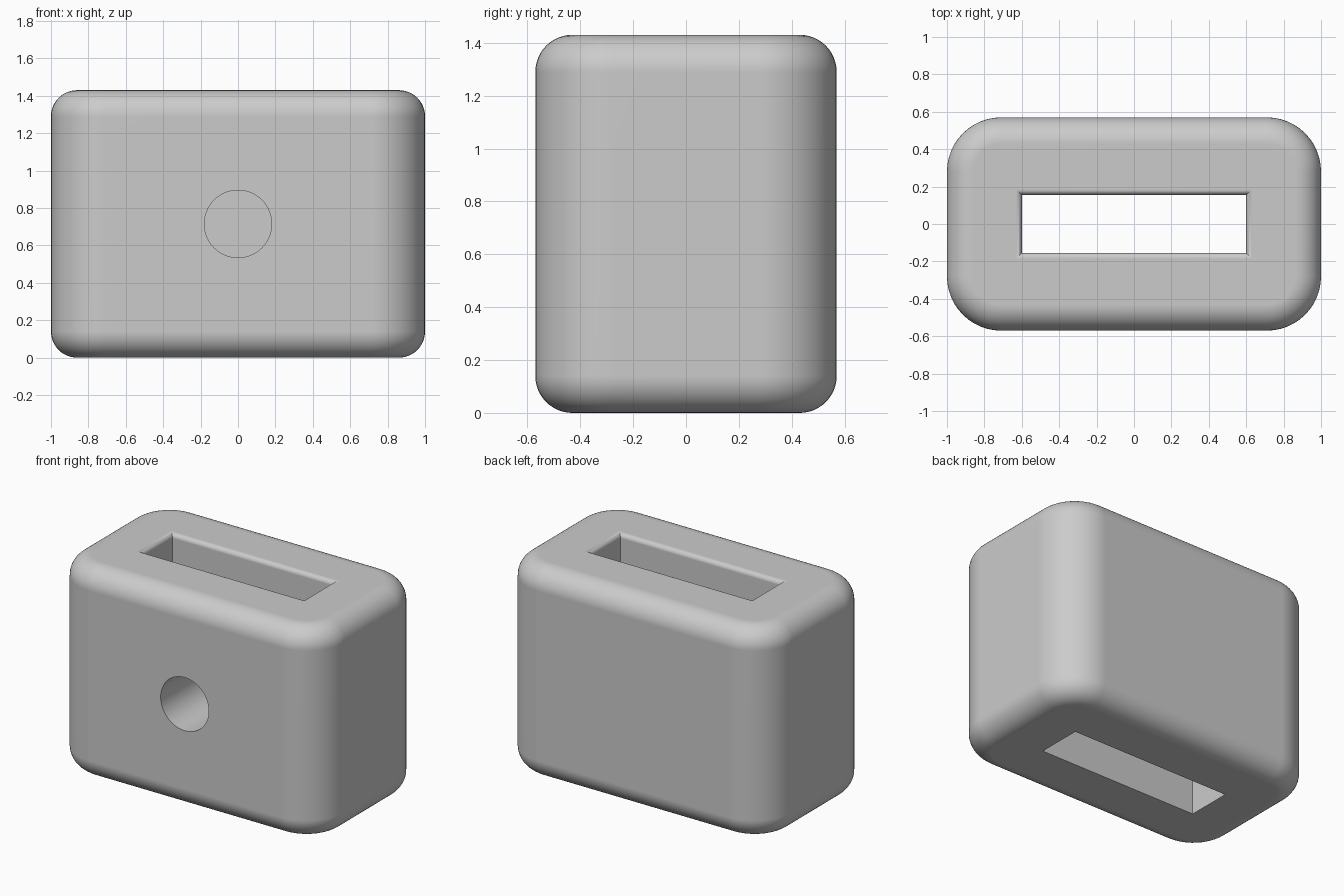
import bpy, bmesh
from math import sin, cos, pi

default = bpy.data.objects.get("Cube")
if default:
    bpy.data.objects.remove(default, do_unlink=True)

HX, HY, H = 1.0, 0.57, 1.43          # half width, half depth, height
CORNER, FILLET = 0.29, 0.14          # upright corner and rim radii
SLOT_X, SLOT_Y, LIP = 0.6, 0.155, 0.03
HOLE_R = 0.18
STEPS = 12

grey = bpy.data.materials.new("plain_grey")
grey.use_nodes = True
colour = (0.6, 0.6, 0.6, 1)
grey.diffuse_color = colour
grey.node_tree.nodes["Principled BSDF"].inputs["Base Color"].default_value = colour


def outline(inset):
    """Rounded rectangle, shrunk evenly by inset."""
    r = CORNER - inset
    points = []
    for q, (sx, sy) in enumerate([(1, 1), (-1, 1), (-1, -1), (1, -1)]):
        for i in range(STEPS + 1):
            a = (q + i / STEPS) * pi / 2
            points.append((sx * (HX - CORNER) + r * cos(a),
                           sy * (HY - CORNER) + r * sin(a)))
    return points


def rectangle(grow):
    x, y = SLOT_X + grow, SLOT_Y + grow
    return [(x, y), (-x, y), (-x, -y), (x, -y)]


def loft(name, layers):
    """Closed solid through a stack of (outline, height) layers."""
    bm = bmesh.new()
    rings = [[bm.verts.new((x, y, z)) for x, y in pts] for pts, z in layers]
    for a, b in zip(rings, rings[1:]):
        for i in range(len(a)):
            j = (i + 1) % len(a)
            bm.faces.new((a[i], a[j], b[j], b[i]))
    bm.faces.new(rings[0][::-1])
    bm.faces.new(rings[-1])
    mesh = bpy.data.meshes.new(name)
    bm.to_mesh(mesh)
    bm.free()
    obj = bpy.data.objects.new(name, mesh)
    bpy.context.collection.objects.link(obj)
    return obj


# Rounded block: quarter-round at the bottom rim, mirrored at the top
rim = []
for i in range(STEPS + 1):
    a = i / STEPS * pi / 2
    rim.append((outline(FILLET * (1 - sin(a))), FILLET * (1 - cos(a))))
block = loft("rounded_block", rim + [(pts, H - z) for pts, z in reversed(rim)])
block.data.materials.append(grey)

# Slot right through, with a rounded lip at the top only
lip = [(rectangle(LIP * (1 - cos(i / 8 * pi / 2))),
        H - LIP + LIP * sin(i / 8 * pi / 2)) for i in range(9)]
slot = loft("slot_cutter", [(rectangle(0), -0.2)] + lip + [(rectangle(LIP), H + 0.2)])

# Round hole from the front face into the slot
bpy.ops.mesh.primitive_cylinder_add(vertices=64, radius=HOLE_R, depth=0.8,
                                    location=(0, -0.4, H / 2), rotation=(pi / 2, 0, 0))
hole = bpy.context.object
hole.name = "hole_cutter"
hole.scale.z = 1.0

bpy.ops.object.select_all(action='DESELECT')
block.select_set(True)
bpy.context.view_layer.objects.active = block
for cutter in (slot, hole):
    # The hole stops inside the slot
    if cutter is hole:
        cutter.location.y = -0.45
    cut = block.modifiers.new("cut", 'BOOLEAN')
    cut.operation = 'DIFFERENCE'
    cut.solver = 'EXACT'
    cut.object = cutter
    bpy.ops.object.modifier_apply(modifier=cut.name)
    bpy.data.objects.remove(cutter, do_unlink=True)

bpy.ops.object.shade_smooth_by_angle(angle=pi / 6)
weighted = block.modifiers.new("even_shading", 'WEIGHTED_NORMAL')
weighted.keep_sharp = True
